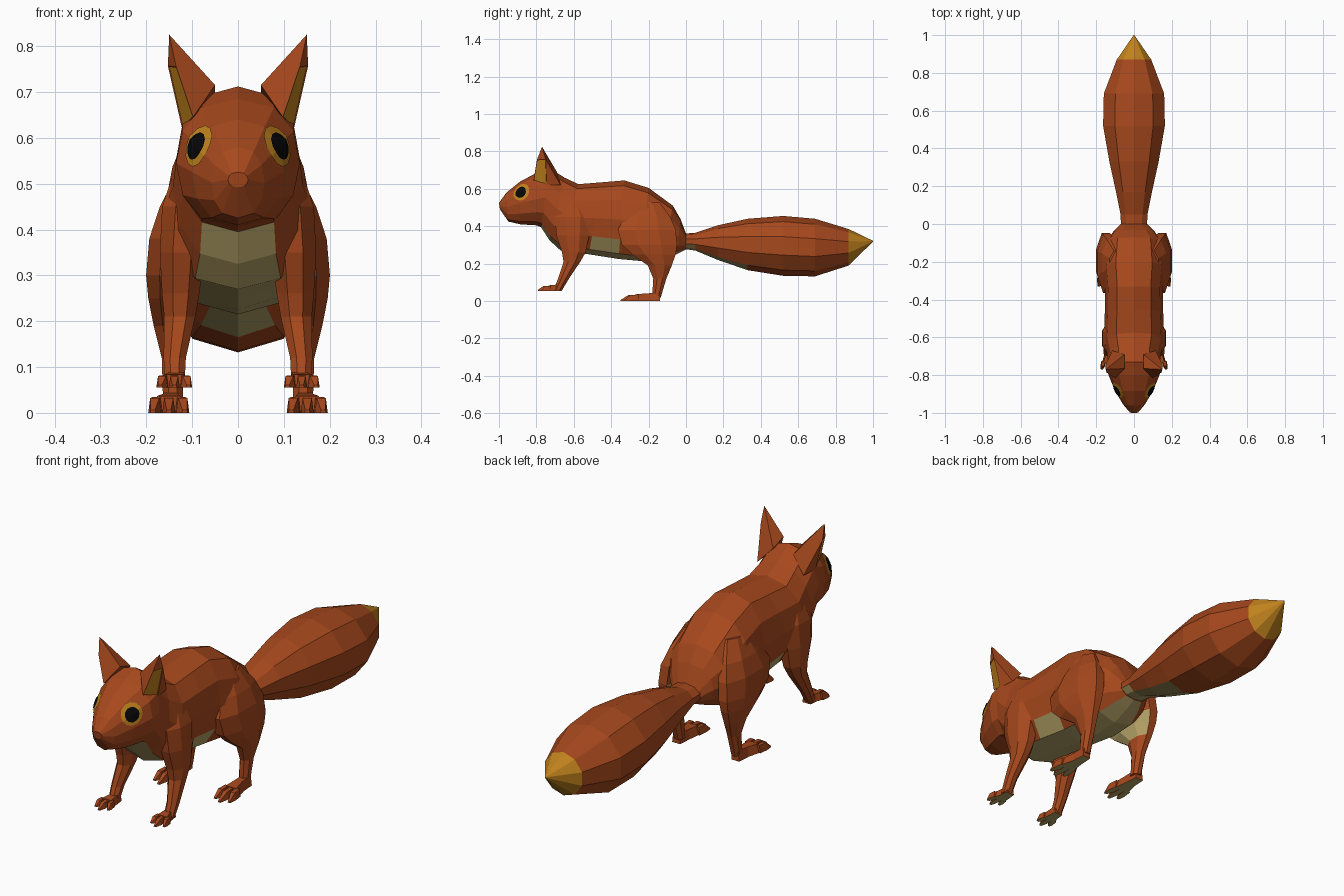
import bpy, bmesh
from math import sin, cos, pi, copysign
from mathutils import Vector
from mathutils.bvhtree import BVHTree

cube = bpy.data.objects.get("Cube")
if cube:
    bpy.data.objects.remove(cube)


def material(name, rgb):
    m = bpy.data.materials.new(name)
    m.use_nodes = True
    m.diffuse_color = (*rgb, 1)
    bsdf = m.node_tree.nodes["Principled BSDF"]
    bsdf.inputs["Base Color"].default_value = (*rgb, 1)
    bsdf.inputs["Roughness"].default_value = 0.9
    return m


FUR, CREAM, GOLD, BLACK = range(4)
MATS = [material("russet_fur", (0.385, 0.065, 0.012)),
        material("cream_belly", (0.46, 0.36, 0.135)),
        material("golden_fur", (0.53, 0.225, 0.012)),
        material("black_eye", (0.002, 0.002, 0.002))]


def finish(bm, name, mirror=False):
    mesh = bpy.data.meshes.new(name)
    bm.to_mesh(mesh)
    bm.free()
    for m in MATS:
        mesh.materials.append(m)
    ob = bpy.data.objects.new(name, mesh)
    bpy.context.collection.objects.link(ob)
    if mirror:
        ob.modifiers.new("mirror", "MIRROR").use_mirror_merge = False
    return ob


def loft(bm, rings, rule=lambda c, n: FUR):
    """Skin closed rings of points, cap both ends, colour faces by a rule."""
    loops = [[bm.verts.new(p) for p in ring] for ring in rings]
    n = len(loops[0])
    faces = [bm.faces.new(loops[0][::-1]), bm.faces.new(loops[-1])]
    for a, b in zip(loops, loops[1:]):
        faces += [bm.faces.new((a[i], a[(i + 1) % n], b[(i + 1) % n], b[i]))
                  for i in range(n)]
    bmesh.ops.recalc_face_normals(bm, faces=faces)
    for f in faces:
        f.normal_update()
        f.material_index = rule(f.calc_center_median(), f.normal)


def trunk_ring(section, n, power):
    """Slanted oval ring between a top and a bottom point, boxier for low power."""
    yt, zt, yb, zb, w = section
    top, low = Vector((0, yt, zt)), Vector((0, yb, zb))
    mid, half = (top + low) / 2, (top - low) / 2
    ring = []
    for i in range(n):
        s = sin(2 * pi * i / n)
        ring.append(mid + half * cos(2 * pi * i / n)
                    + Vector((copysign(abs(s) ** power, s) * w, 0, 0)))
    return ring


def leg_ring(x, y, z, rx, ry, n=8):
    return [Vector((x + rx * cos(2 * pi * (i + .5) / n) * 1.05,
                    y + ry * sin(2 * pi * (i + .5) / n) * 1.05, z)) for i in range(n)]


# Head and body in one skin, cream underneath from throat to rump
body_sections = [
    (-1.0, .525, -.995, .492, .022),
    (-.96, .58, -.95, .425, .058),
    (-.885, .64, -.885, .41, .1),
    (-.80, .685, -.80, .405, .135),
    (-.73, .712, -.775, .395, .135),
    (-.65, .66, -.73, .325, .142),
    (-.575, .625, -.67, .27, .16),
    (-.45, .635, -.52, .25, .155),
    (-.33, .645, -.36, .225, .153),
    (-.2, .605, -.25, .215, .165),
    (-.07, .51, -.13, .22, .15),
    (-.03, .44, -.05, .25, .11),
    (0, .36, 0, .275, .07)]


def belly_rule(c, n):
    if n.z > -.25 or c.y < -.765:
        return FUR
    between_legs = -.56 < c.y < -.3 and c.z < .36
    return CREAM if abs(c.x) < .06 or between_legs else FUR


bm = bmesh.new()
loft(bm, [trunk_ring(s, 12, .78) for s in body_sections], belly_rule)
skin = BVHTree.FromBMesh(bm)
finish(bm, "body")

# Bushy tail with a golden tip
tail_sections = [
    (-.02, .36, -.02, .28, .072),
    (.05, .365, .05, .27, .075),
    (.17, .405, .17, .22, .10),
    (.33, .44, .33, .165, .137),
    (.52, .455, .52, .135, .172),
    (.69, .44, .69, .132, .168),
    (.87, .385, .87, .19, .096),
    (1.0, .322, 1.0, .318, .002)]


def tail_rule(c, n):
    if c.y > .88:
        return GOLD
    return CREAM if c.y < .32 and n.z < -.6 and abs(c.x) < .06 else FUR


bm = bmesh.new()
loft(bm, [trunk_ring(s, 10, 1) for s in tail_sections], tail_rule)
finish(bm, "tail")

# Ears: gold panel facing forward and out below a russet tip
bm = bmesh.new()
tip, inner, front, front_mid, outer_mid, outer_low, back_low, back_top = [
    bm.verts.new(p) for p in (
        (.15, -.77, .825), (.05, -.765, .715), (.098, -.815, .645), (.135, -.797, .755),
        (.153, -.75, .757), (.122, -.745, .62), (.115, -.67, .62), (.05, -.69, .69))]
for loop in ((inner, front, front_mid, tip), (tip, front_mid, outer_mid),
             (inner, tip, back_top), (tip, outer_mid, back_low, back_top),
             (outer_mid, outer_low, back_low),
             (inner, back_top, back_low, outer_low, front)):
    bm.faces.new(loop)
panel = bm.faces.new((front, outer_low, outer_mid, front_mid))
bmesh.ops.recalc_face_normals(bm, faces=bm.faces[:])
bmesh.ops.inset_individual(bm, faces=[panel], thickness=.004, depth=-.002)
panel.material_index = GOLD
finish(bm, "ears", mirror=True)


# Eyes: thin plates laid over the head
def eye_plate(name, radius, lift, mat):
    centre, out = Vector((.088, -.88, .582)), Vector((.8, -.6, 0))
    side = Vector((0, 0, 1)).cross(out)
    up = out.cross(side)

    def on_skin(u, v):
        start = centre + side * u + up * v + out * .15
        hit = skin.ray_cast(start, -out)[0]
        return (hit or start - out * .15) + out * lift

    bm = bmesh.new()
    n = 12
    hub = bm.verts.new(on_skin(0, 0))
    last = None
    for k in (1, 2, 3):
        r = radius * k / 3
        ring = [bm.verts.new(on_skin(r * 1.08 * cos(2 * pi * i / n),
                                     r * sin(2 * pi * i / n))) for i in range(n)]
        for i in range(n):
            j = (i + 1) % n
            bm.faces.new((last[i], ring[i], ring[j], last[j]) if last
                         else (hub, ring[i], ring[j]))
        last = ring
    for f in bm.faces:
        f.material_index = mat
    finish(bm, name, mirror=True)


eye_plate("eye_rims", .045, .003, GOLD)
eye_plate("eyes", .03, .007, BLACK)


# Feet: tapered pad with three toes, cream soles
def sole_rule(c, n):
    return CREAM if n.z < -.8 else FUR


def slab(x, y, w, z0, z1):
    return [(x - w, y, z0), (x + w, y, z0), (x + w * .7, y, z1), (x - w * .7, y, z1)]


def foot(bm, x, heel, ball, toe, floor, height, spread):
    loft(bm, [slab(x, heel, .02, floor, floor + height),
              slab(x, (heel + ball) / 2, .024, floor, floor + height * .9),
              slab(x + .004, ball, spread * .85, floor, floor + height * .8)], sole_rule)
    for k in (-1, 0, 1):
        tx = x + .004 + k * spread * .62
        end = toe + abs(k) * .02
        loft(bm, [slab(tx, ball + .01, spread * .3, floor, floor + height * .75),
                  slab(tx + k * .004, (ball + end) / 2, spread * .33, floor,
                       floor + height * .7),
                  slab(tx + k * .008, end, spread * .15, floor, floor + .006)], sole_rule)


# Front legs
bm = bmesh.new()
loft(bm, [leg_ring(*s) for s in (
    (.10, -.605, .53, .04, .06),
    (.115, -.605, .45, .052, .10),
    (.122, -.605, .35, .05, .09),
    (.125, -.60, .26, .042, .065),
    (.127, -.61, .21, .035, .046),
    (.138, -.655, .12, .025, .03),
    (.138, -.685, .06, .022, .024))])
foot(bm, .135, -.662, -.735, -.79, .055, .036, .037)
finish(bm, "front_legs", mirror=True)

# Hind legs with heavy haunches, cream on the inner thigh
bm = bmesh.new()
loft(bm, [leg_ring(*s) for s in (
    (.09, -.21, .53, .04, .07),
    (.122, -.205, .45, .05, .125),
    (.143, -.21, .38, .052, .16),
    (.15, -.195, .30, .052, .152),
    (.152, -.172, .25, .045, .12),
    (.15, -.14, .19, .035, .066),
    (.142, -.14, .12, .025, .036),
    (.142, -.158, .02, .022, .024))],
    lambda c, n: CREAM if n.x < -.3 and .2 < c.z < .3 else FUR)
foot(bm, .147, -.14, -.265, -.35, 0, .046, .043)
finish(bm, "hind_legs", mirror=True)
